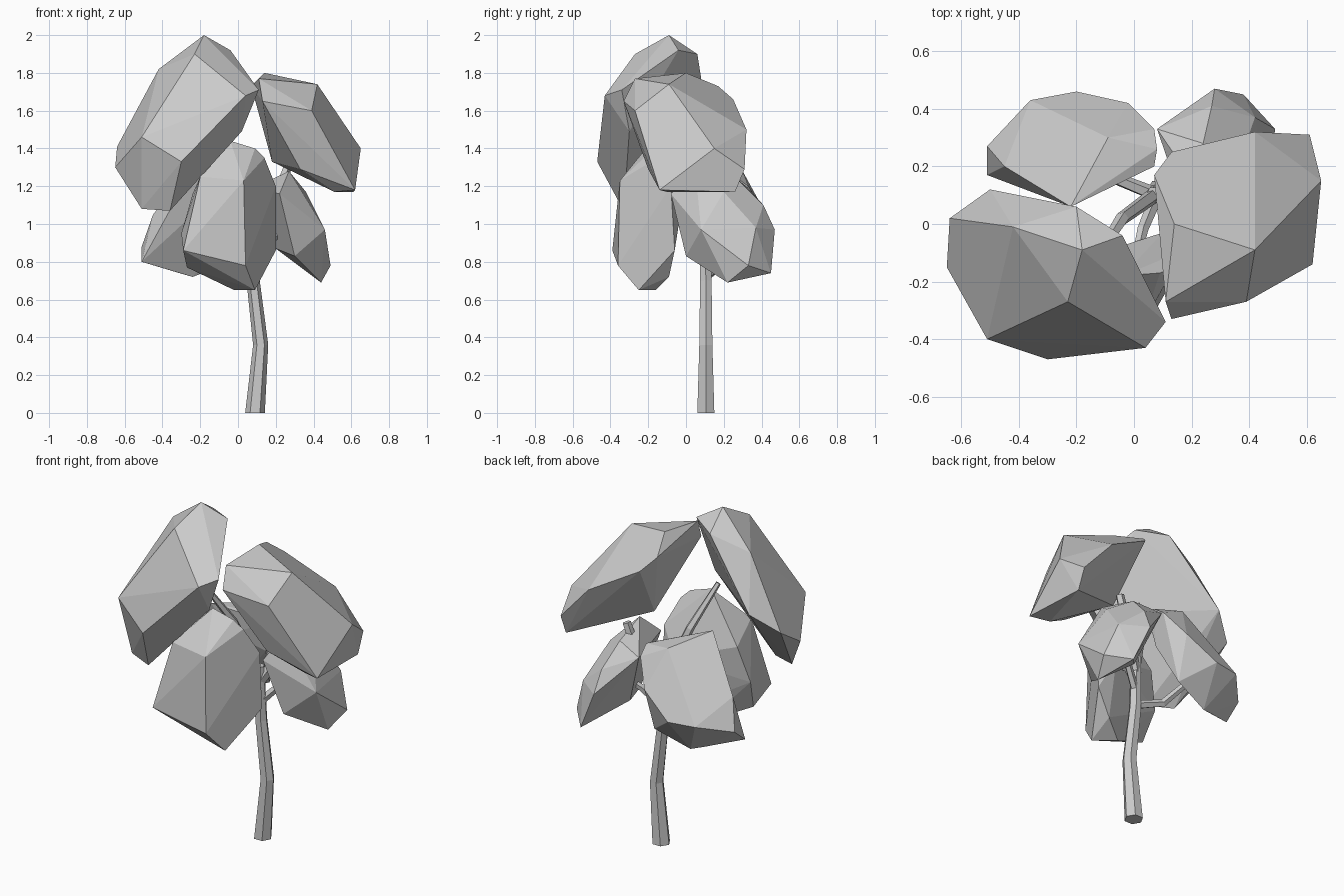
import bpy, bmesh, math
from mathutils import Vector


def finish(bm, name):
    bmesh.ops.recalc_face_normals(bm, faces=bm.faces)
    mesh = bpy.data.meshes.new(name)
    bm.to_mesh(mesh)
    bm.free()
    bpy.context.collection.objects.link(bpy.data.objects.new(name, mesh))


def clump(name, points):
    """Faceted leaf mass: the convex skin around a few corner points."""
    bm = bmesh.new()
    for p in points:
        bm.verts.new(p)
    bmesh.ops.convex_hull(bm, input=bm.verts)
    bmesh.ops.delete(bm, geom=[v for v in bm.verts if not v.link_faces], context='VERTS')
    bmesh.ops.dissolve_limit(bm, angle_limit=math.radians(4), verts=bm.verts, edges=bm.edges)
    finish(bm, name)


def limb(name, path, sides=6):
    """Tapered tube through (x, y, z, radius) stations."""
    bm = bmesh.new()
    rings = []
    pts = [Vector(p[:3]) for p in path]
    for i, p in enumerate(path):
        d = pts[min(i + 1, len(pts) - 1)] - pts[max(i - 1, 0)]
        if i == 0 and p[2] == 0:
            d = Vector((0, 0, 1))          # flat foot on the ground
        q = Vector((0, 0, 1)).rotation_difference(d)
        rings.append([bm.verts.new(pts[i] + q @ Vector((
            p[3] * math.cos(math.tau * k / sides),
            p[3] * math.sin(math.tau * k / sides), 0))) for k in range(sides)])
    for a, b in zip(rings, rings[1:]):
        for k in range(sides):
            j = (k + 1) % sides
            bm.faces.new((a[k], a[j], b[j], b[k]))
    bm.faces.new(rings[0])
    bm.faces.new(rings[-1])
    finish(bm, name)


# Trunk and branches
limb("trunk", [(.09, .105, 0, .052), (.12, .105, .36, .04), (.08, .105, .70, .035),
               (.07, .10, 1.02, .03)])
limb("branch_upper_left", [(.07, .10, .98, .028), (-.04, .02, 1.28, .024), (-.13, -.12, 1.52, .015)], 5)
limb("branch_upper_right", [(.07, .10, .92, .03), (.21, .18, 1.16, .028), (.26, .19, 1.30, .024)], 5)
limb("branch_front", [(.08, .10, .88, .024), (.03, -.02, 1.02, .02), (.0, -.15, 1.10, .015)], 5)
limb("branch_back_left", [(.08, .10, .72, .026), (-.07, .16, .76, .022), (-.18, .26, .90, .018)], 5)
limb("branch_back_right", [(.07, .10, .80, .024), (.18, .16, .92, .02), (.28, .22, 1.0, .015)], 5)

# Upper foliage
clump("foliage_upper_left", [
    (-.18, -.09, 2.0), (-.23, -.27, 1.9), (.11, -.34, 1.71), (.04, -.43, 1.68),
    (-.30, -.47, 1.33), (-.51, -.40, 1.46), (-.42, -.01, 1.82), (-.04, -.04, 1.92),
    (-.20, .06, 1.90), (-.64, .02, 1.41), (-.65, -.15, 1.30), (-.51, -.27, 1.08),
    (-.36, -.33, 1.07), (.02, -.30, 1.49), (-.50, .12, 1.52)])
clump("foliage_upper_right", [
    (.14, 0, 1.80), (.42, -.09, 1.74), (.42, .32, 1.50), (.61, .31, 1.29),
    (.65, .15, 1.40), (.62, -.14, 1.18), (.61, .26, 1.17), (.51, -.10, 1.17),
    (.39, -.27, 1.60), (.11, -.27, 1.77), (.13, -.33, 1.65), (.07, .17, 1.73),
    (.13, .25, 1.66), (.18, .04, 1.33), (.33, -.20, 1.29)])

# Lower foliage
clump("foliage_front", [
    (-.04, -.18, 1.44), (.09, -.17, 1.40), (.14, -.15, 1.35), (.20, -.08, 1.20),
    (.20, -.06, .86), (.09, -.25, .65), (-.02, -.16, .65), (-.27, -.25, .77),
    (-.29, -.39, .86), (-.30, -.18, .95), (.03, -.35, 1.23), (-.20, -.33, 1.25),
    (.04, -.36, .78), (-.24, -.14, 1.16), (.10, -.03, 1.05), (.10, -.09, .72)])
clump("foliage_back_right", [
    (.22, -.08, 1.16), (.27, .05, 1.28), (.24, .28, 1.23), (.08, .33, 1.19),
    (.36, .20, 1.17), (.46, .08, .97), (.49, .33, .78), (.44, .22, .69),
    (.30, 0, .83), (.38, .45, .74), (.28, .47, .97), (.27, .41, 1.10),
    (.20, .24, .87), (.42, .37, .98)])
clump("foliage_back_left", [
    (-.22, .06, 1.33), (.07, .20, 1.24), (.08, .26, 1.25), (.07, .33, 1.20),
    (-.09, .30, 1.28), (-.02, .42, 1.06), (-.20, .46, .93), (-.36, .43, .93),
    (-.45, .20, 1.05), (-.51, .27, .88), (-.51, .17, .80), (-.31, .27, .74),
    (-.24, .30, .72), (-.03, .34, .80), (-.13, .12, 1.15), (.03, .22, 1.05)])
